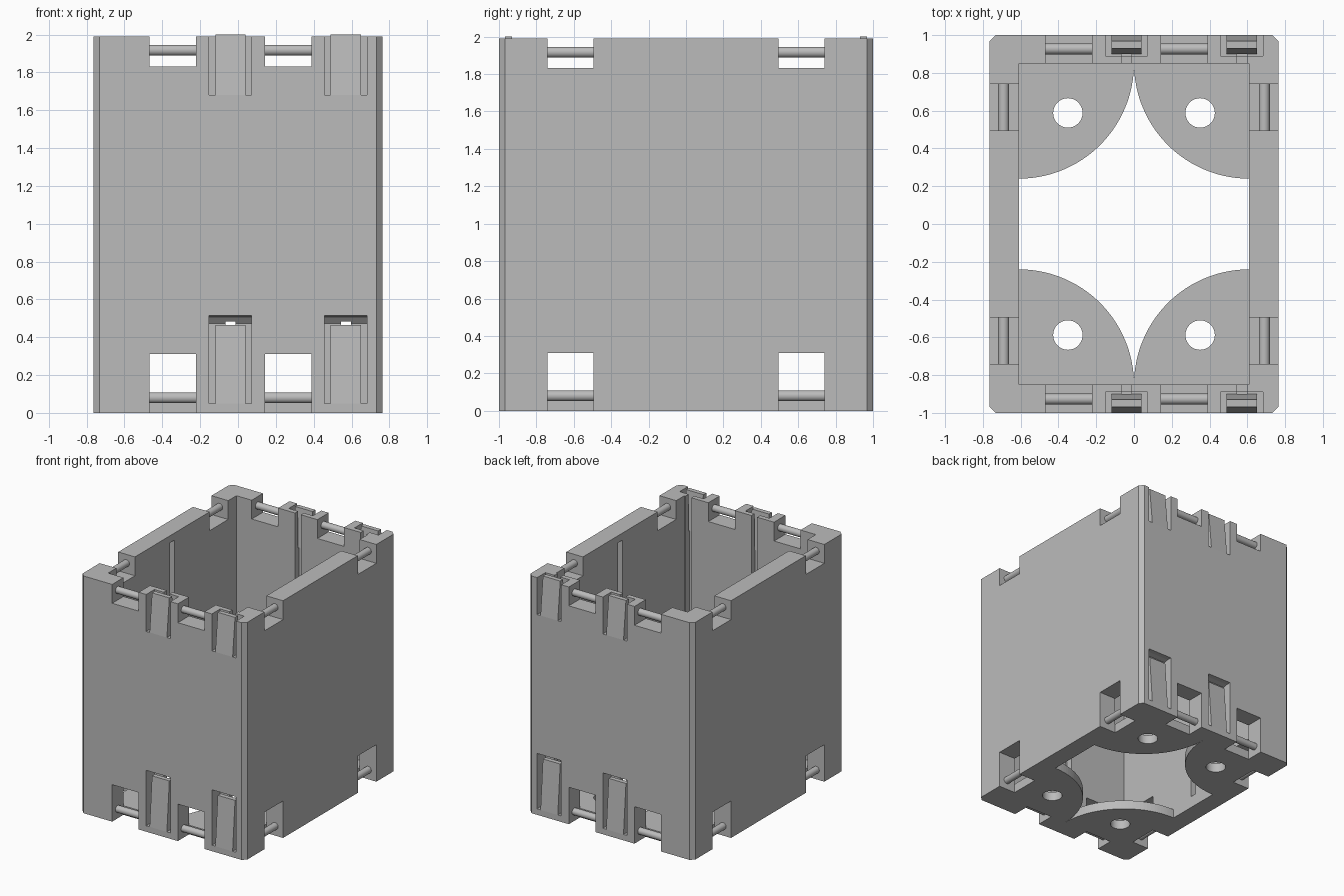
import bpy, bmesh, math
from mathutils import Matrix, Vector

if "Cube" in bpy.data.objects:
    bpy.data.objects.remove(bpy.data.objects["Cube"])

HX, HY, TOP = 0.765, 1.0, 1.99      # outer half sizes and wall height
IX, IY = 0.61, 0.85                 # inner half sizes
CLIPS = (-0.04, 0.57)               # clip centres along x
END_NOTCHES = (-0.345, 0.265)       # notch centres along x on front and back
SIDE_NOTCHES = (-0.618, 0.618)      # notch centres along y on the sides
NOTCH = 0.246

grey = bpy.data.materials.new("plain_grey")
grey.use_nodes = True
GREY = (0.5, 0.5, 0.5, 1)
grey.diffuse_color = GREY
grey.node_tree.nodes["Principled BSDF"].inputs["Base Color"].default_value = GREY


def finish(name, bm):
    bmesh.ops.recalc_face_normals(bm, faces=bm.faces)
    mesh = bpy.data.meshes.new(name)
    bm.to_mesh(mesh)
    bm.free()
    mesh.materials.append(grey)
    ob = bpy.data.objects.new(name, mesh)
    bpy.context.collection.objects.link(ob)
    return ob


def prism(name, profile, lo, hi, axis="z"):
    """Extrude a profile: (x, y) along z, or (y, z) along x."""
    place = (lambda a, b, c: (a, b, c)) if axis == "z" else (lambda a, b, c: (c, a, b))
    bm = bmesh.new()
    face = bm.faces.new([bm.verts.new(place(a, b, lo)) for a, b in profile])
    new = bmesh.ops.extrude_face_region(bm, geom=[face])["geom"]
    bmesh.ops.translate(bm, vec=Vector(place(0, 0, hi - lo)),
                        verts=[v for v in new if isinstance(v, bmesh.types.BMVert)])
    return finish(name, bm)


def box(name, x, y, z):
    return prism(name, [(x[0], y[0]), (x[1], y[0]), (x[1], y[1]), (x[0], y[1])], *z)


def rod(name, centre, axis, radius, length, sides=32):
    bm = bmesh.new()
    turn = Matrix.Rotation(math.pi / 2, 4, "Y" if axis == "x" else "X")
    if axis == "z":
        turn = Matrix()
    bmesh.ops.create_cone(bm, cap_ends=True, segments=sides, radius1=radius, radius2=radius,
                          depth=length, matrix=Matrix.Translation(centre) @ turn)
    for f in bm.faces:
        f.smooth = len(f.verts) == 4
    for e in bm.edges:
        e.smooth = all(f.smooth for f in e.link_faces)
    return finish(name, bm)


def carve(target, cutters):
    """Subtract every cutter from the target and remove the cutters."""
    for c in cutters:
        c.hide_render = True
        mod = target.modifiers.new("cut", "BOOLEAN")
        mod.operation, mod.solver, mod.object = "DIFFERENCE", "EXACT", c
    bpy.context.view_layer.update()
    deps = bpy.context.evaluated_depsgraph_get()
    mesh = bpy.data.meshes.new_from_object(target.evaluated_get(deps))
    target.modifiers.clear()
    target.data = mesh
    for c in cutters:
        bpy.data.objects.remove(c)


# Chamfered outer shell
c = 0.032
corner = [(HX, HY - c), (HX - c, HY)]
outline = (corner + [(-x, y) for x, y in reversed(corner)]
           + [(-x, -y) for x, y in corner] + [(x, -y) for x, y in reversed(corner)])
shell = prism("shell", outline, 0, TOP)
cuts = [box("cavity", (-IX, IX), (-IY, IY), (-0.1, 2.1))]

# Notches and their cross rods, at the bottom and the top edge
for z0, z1, rz in ((-0.1, 0.31, 0.08), (1.832, 2.1, 1.917)):
    for s in (-1, 1):
        for x in END_NOTCHES:
            ys = sorted((s * 0.8, s * 1.1))
            cuts.append(box("notch", (x - NOTCH / 2, x + NOTCH / 2), ys, (z0, z1)))
            rod("end_rod", (x, s * 0.927, rz), "x", 0.029, NOTCH + 0.01)
        for y in SIDE_NOTCHES:
            xs = sorted((s * 0.55, s * 0.9))
            cuts.append(box("notch", xs, (y - NOTCH / 2, y + NOTCH / 2), (z0, z1)))
            rod("side_rod", (s * 0.69, y, rz), "y", 0.029, NOTCH + 0.01)

# Spring clips in pockets, with a narrow groove behind them
for s in (-1, 1):
    for x in CLIPS:
        lower = [(1.1, 0.05), (0.89, 0.05), (0.89, 0.472), (0.92, 0.507), (0.96, 0.515), (1.1, 0.515)]
        upper = [(1.1, 1.68), (0.89, 1.68), (0.89, 2.1), (1.1, 2.1)]
        for pocket in (lower, upper):
            cuts.append(prism("pocket", [(s * y, z) for y, z in pocket], x - 0.112, x + 0.112, "x"))
        ys = sorted((s * 0.8, s * 0.9))
        cuts.append(box("groove", (x - 0.026, x + 0.028), ys, (0.1, 2.1)))
        for z0, z1 in ((0.05, 0.465), (1.68, 2.0)):
            wedge = [(1, z0), (0.968, z1), (0.93, z1), (0.9, z0)]
            prism("clip", [(s * y, z) for y, z in wedge], x - 0.08, x + 0.08, "x")

# Shallow blind grooves inside the long walls
for s in (-1, 1):
    cuts.append(box("side_groove", sorted((s * 0.55, s * 0.67)), (-0.028, 0.028), (0.1, 1.93)))
carve(shell, cuts)

# Quarter-round floor plates with a round hole
for sx in (-1, 1):
    for sy in (-1, 1):
        arc = [(sx * IX, sy * IY)]
        for i in range(33):
            a = math.pi / 2 * i / 32
            arc.append((sx * IX * (1 - math.cos(a)), sy * (IY - IX * math.sin(a))))
        plate = prism("floor_plate", arc, 0, 0.076)
        carve(plate, [rod("hole", (sx * 0.35, sy * 0.588, 0), "z", 0.078, 1)])
